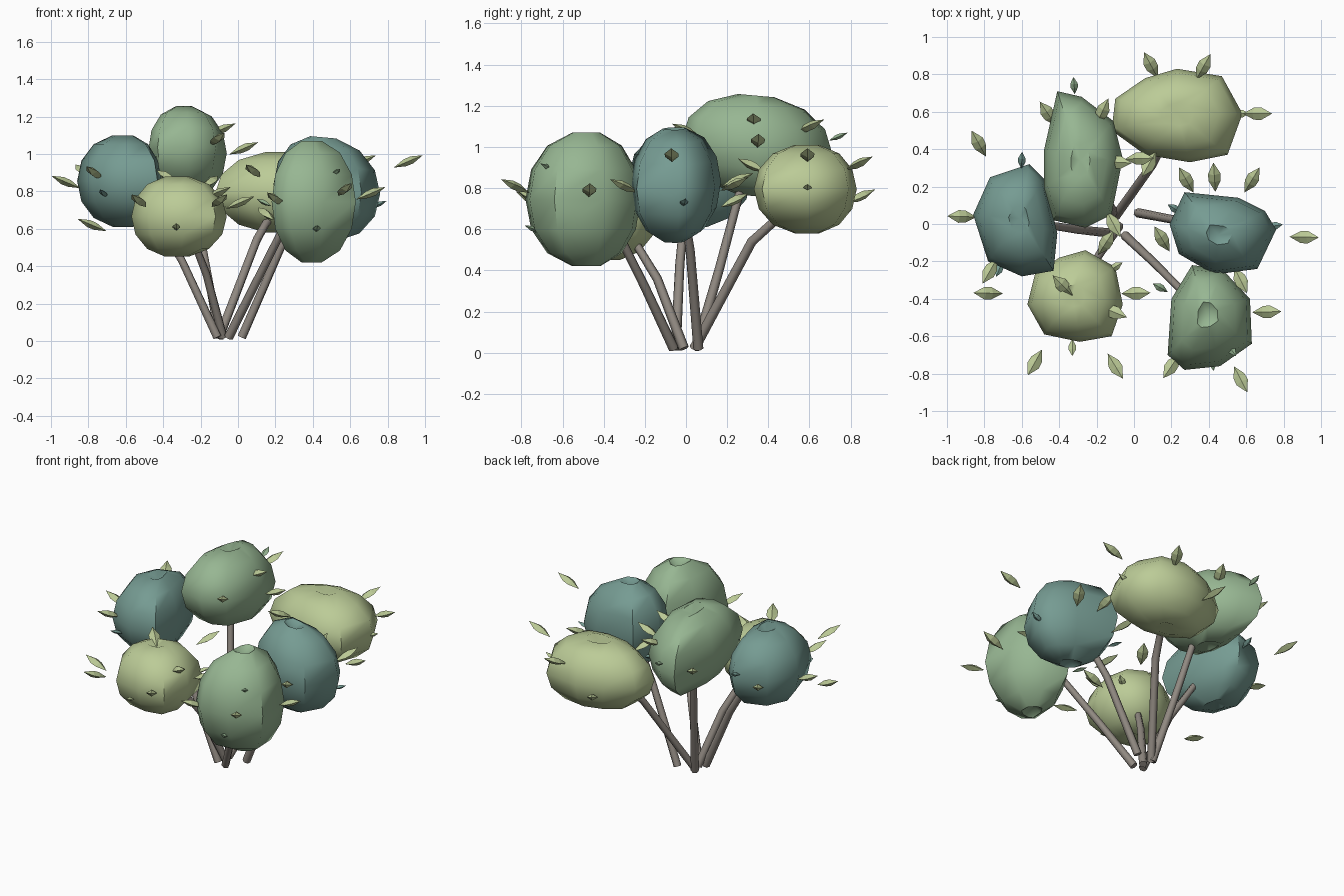
import bpy, bmesh, math
from mathutils import Vector, Matrix

cube = bpy.data.objects.get("Cube")
if cube:
    bpy.data.objects.remove(cube, do_unlink=True)


def make_material(name, rgb):
    mat = bpy.data.materials.new(name)
    mat.use_nodes = True
    colour = (*rgb, 1.0)
    mat.diffuse_color = colour
    mat.node_tree.nodes["Principled BSDF"].inputs["Base Color"].default_value = colour
    return mat


YELLOW = make_material("yellow_green_foliage", (0.50, 0.60, 0.31))
GREEN = make_material("sage_green_foliage", (0.31, 0.47, 0.29))
TEAL = make_material("teal_foliage", (0.18, 0.33, 0.29))
LEAF = make_material("pale_leaf", (0.49, 0.58, 0.30))
BARK = make_material("grey_brown_bark", (0.28, 0.25, 0.22))


def add_mesh(name, bm, mat):
    bmesh.ops.recalc_face_normals(bm, faces=bm.faces)
    mesh = bpy.data.meshes.new(name)
    bm.to_mesh(mesh)
    bm.free()
    mesh.materials.append(mat)
    obj = bpy.data.objects.new(name, mesh)
    bpy.context.collection.objects.link(obj)
    return obj


def add_crown(name, mat, bottom, top, outline, pole, tilt):
    """Rounded foliage lofted around a plan outline, pinched at both poles."""
    bm = bmesh.new()
    pole, middle, half = Vector(pole), (top + bottom) / 2, (top - bottom) / 2
    rings = []
    for degrees in (-78, -52, -26, 0, 26, 52, 78):
        a = math.radians(degrees)
        ring = []
        for p in outline:
            offset = (Vector(p) - pole) * math.cos(a) ** 0.9
            z = middle + half * math.sin(a) / 0.98 + offset.dot(Vector(tilt))
            ring.append(bm.verts.new((*(pole + offset), z)))
        rings.append(ring)
    low = bm.verts.new((*pole, bottom + half * 0.14))
    high = bm.verts.new((*pole, top - half * 0.14))
    count = len(outline)
    for i in range(count):
        j = (i + 1) % count
        for a, b in zip(rings, rings[1:]):
            bm.faces.new((a[i], a[j], b[j], b[i]))
        bm.faces.new((low, rings[0][j], rings[0][i]))
        bm.faces.new((high, rings[-1][i], rings[-1][j]))
    obj = add_mesh(name, bm, mat)
    bpy.ops.object.select_all(action="DESELECT")
    obj.select_set(True)
    bpy.context.view_layer.objects.active = obj
    bpy.ops.object.shade_smooth_by_angle(angle=math.radians(55))


def add_leaves(name, mat, centre, places, length):
    """Flattened pointed leaves aiming out and up from the crown."""
    bm = bmesh.new()
    for place in places:
        out = Vector(place[:2]) - Vector(centre)
        turn = (Matrix.Translation(place)
                @ Matrix.Rotation(math.atan2(out.y, out.x), 4, "Z")
                @ Matrix.Rotation(math.radians(-23), 4, "Y"))
        back, front = [bm.verts.new(turn @ Vector((s * length / 2, 0, 0))) for s in (-1, 1)]
        inner, outer = [[bm.verts.new(turn @ (Vector((x, y * wide, z * wide)) * length))
                         for y, z in ((1, 0), (0, .6), (-1, 0), (0, -.6))]
                        for x, wide in ((-.12, .19), (.12, .2))]
        for i in range(4):
            j = (i + 1) % 4
            bm.faces.new((back, inner[i], inner[j]))
            bm.faces.new((inner[i], outer[i], outer[j], inner[j]))
            bm.faces.new((front, outer[j], outer[i]))
    add_mesh(name, bm, mat)


def add_stem(name, points):
    """Six-sided branch along a short path."""
    curve = bpy.data.curves.new(name, "CURVE")
    curve.dimensions = "3D"
    curve.bevel_depth = 0.025
    curve.bevel_resolution = 1
    curve.use_fill_caps = True
    spline = curve.splines.new("POLY")
    spline.points.add(len(points) - 1)
    for i, (point, co) in enumerate(zip(spline.points, points)):
        point.co = (*co, 1)
        point.radius = 1 - 0.2 * i / (len(points) - 1)
    curve.materials.append(BARK)
    bpy.context.collection.objects.link(bpy.data.objects.new(name, curve))


def add_bush(name, mat, heights, pole, tilt, outline, leaves, buds, stem):
    add_crown(name + "_crown", mat, *heights, outline, pole, tilt)
    add_leaves(name + "_leaves", LEAF, pole, leaves, 0.17)
    add_leaves(name + "_buds", mat, pole, buds, 0.1)
    add_stem(name + "_stem", stem)


# Left crown
add_bush("left", TEAL, (0.61, 1.1), (-0.61, 0.03), (0, 0),
         [(-.56, .32), (-.77, .25), (-.86, .05), (-.78, -.2), (-.6, -.28),
          (-.43, -.25), (-.41, -.05), (-.48, .24)],
         [(-.83, .43, .91), (-.92, .04, .85), (-.77, -.25, .9)],
         [(-.6, .34, .9), (-.4, .08, 1), (-.72, -.24, .79)],
         [(-.11, -.05, .02), (-.3, -.03, .43), (-.5, 0, .75)])

# Rear left crown
add_bush("rear_left", GREEN, (0.76, 1.25), (-0.29, 0.34), (0, -0.09),
         [(-.41, .71), (-.48, .4), (-.48, .19), (-.43, .02), (-.26, -.02),
          (-.12, .05), (-.06, .35), (-.11, .55), (-.28, .68)],
         [(.03, .35, 1.03), (-.09, .33, 1.13), (-.17, .6, 1.1), (-.46, .59, .98),
          (-.11, 0, 1.08)],
         [(-.32, .74, 1.05)],
         [(-.1, .05, .02), (-.17, .16, .4), (-.25, .28, .85)])

# Rear right crown
add_bush("rear_right", YELLOW, (0.58, 1.01), (0.23, 0.59), (0, 0),
         [(.23, .83), (.06, .78), (-.1, .67), (-.12, .5), (.06, .37),
          (.3, .33), (.5, .37), (.58, .59), (.47, .79)],
         [(.09, .85, .76), (.37, .84, .92), (.66, .59, .96), (.08, .32, .91)],
         [(.57, .59, .8)],
         [(-.1, .04, .02), (.1, .32, .54), (.15, .42, .63), (.2, .5, .68)])

# Right crown
add_bush("right", TEAL, (0.54, 1.09), (0.45, -0.06), (-0.09, 0),
         [(.27, .17), (.19, 0), (.24, -.16), (.43, -.27), (.66, -.24),
          (.76, -.03), (.7, .07), (.56, .14)],
         [(.28, .235, .74), (.43, .25, .84), (.63, .235, .82), (.91, -.07, .96),
          (.57, -.3, .81)],
         [(.75, -.01, .73), (.22, .08, .7)],
         [(.02, .06, .02), (.23, .02, .5), (.38, -.02, .75)])

# Front right crown
add_bush("front_right", GREEN, (0.42, 1.07), (0.39, -0.48), (0, 0),
         [(.31, -.22), (.2, -.4), (.18, -.7), (.27, -.78), (.46, -.76),
          (.63, -.64), (.62, -.4), (.47, -.24)],
         [(.15, -.08, .68), (.71, -.47, .79), (.57, -.83, .81), (.2, -.76, .76)],
         [(.14, -.34, .74), (.52, -.67, .9), (.42, -.74, .6)],
         [(-.05, -.06, .02), (.1, -.2, .32), (.28, -.38, .68)])

# Front left crown
add_bush("front_left", YELLOW, (0.45, 0.88), (-0.33, -0.38), (0, 0),
         [(-.26, -.14), (-.4, -.18), (-.53, -.27), (-.57, -.43), (-.48, -.59),
          (-.29, -.63), (-.12, -.6), (-.06, -.43), (-.1, -.23)],
         [(-.53, -.74, .75), (-.1, -.76, .75), (.01, -.37, .74), (-.78, -.37, .62),
          (-.38, -.33, .88), (-.11, -.47, .79), (-.15, -.1, .85)],
         [(-.33, -.66, .61), (-.1, -.23, .7)],
         [(-.08, -.01, .02), (-.17, -.14, .36), (-.24, -.25, .54)])
